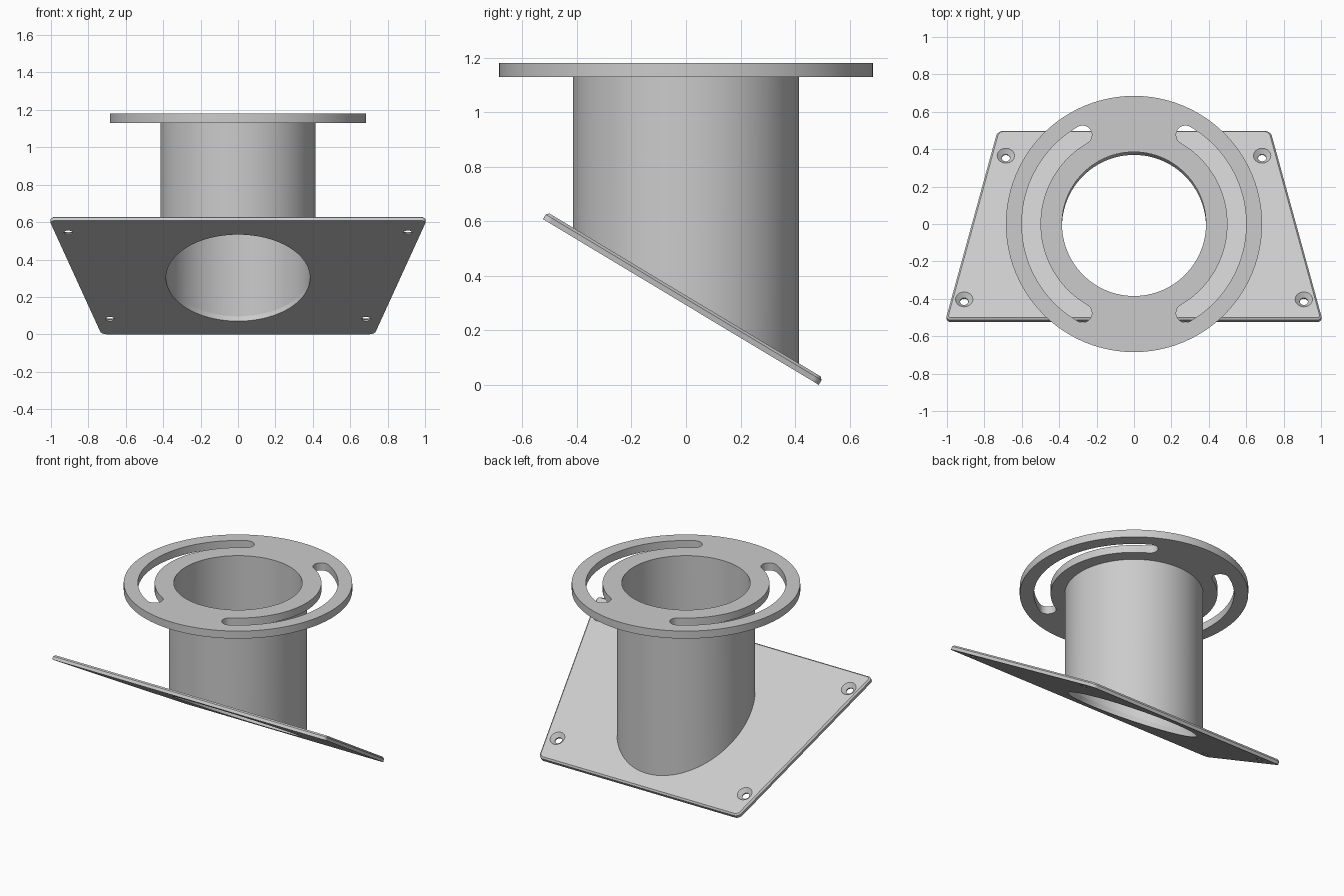
import bpy, bmesh
from math import radians, sin, cos, tan, pi
from mathutils import Matrix, Vector

if "Cube" in bpy.data.objects:
    bpy.data.objects.remove(bpy.data.objects["Cube"])

SEGS = 96
TILT = radians(31)
BORE, TUBE_R = 0.385, 0.415
FLANGE_Z, FLANGE_T = 1.13, 0.05
PLATE_T = 0.03
PLATE_POS = Vector((0, -0.019, 0.304))

grey = bpy.data.materials.new("plain_grey")
grey.use_nodes = True
COLOUR = (0.6, 0.6, 0.6, 1)
grey.diffuse_color = COLOUR
grey.node_tree.nodes["Principled BSDF"].inputs["Base Color"].default_value = COLOUR


def make_object(name, bm):
    bmesh.ops.recalc_face_normals(bm, faces=bm.faces)
    mesh = bpy.data.meshes.new(name)
    bm.to_mesh(mesh)
    bm.free()
    mesh.materials.append(grey)
    obj = bpy.data.objects.new(name, mesh)
    bpy.context.collection.objects.link(obj)
    return obj


def ellipse(rx, ry, x=0, y=0, segs=SEGS):
    return [(x + rx * cos(2 * pi * i / segs), y + ry * sin(2 * pi * i / segs))
            for i in range(segs)]


def loft(bottom, top, z0, z1):
    """Closed solid between two outlines with equal point counts."""
    bm = bmesh.new()
    low = [bm.verts.new((x, y, z0)) for x, y in bottom]
    high = [bm.verts.new((x, y, z1)) for x, y in top]
    bm.faces.new(low[::-1])
    bm.faces.new(high)
    for i in range(len(low)):
        j = (i + 1) % len(low)
        bm.faces.new((low[i], low[j], high[j], high[i]))
    return bm


def cut(obj, cutters):
    """Subtract every cutter, bake the result and discard the cutters."""
    for c in cutters:
        c.hide_render = True
        mod = obj.modifiers.new("cut", 'BOOLEAN')
        mod.operation, mod.solver, mod.object = 'DIFFERENCE', 'EXACT', c
    bpy.context.view_layer.update()
    baked = bpy.data.meshes.new_from_object(
        obj.evaluated_get(bpy.context.evaluated_depsgraph_get()))
    obj.modifiers.clear()
    obj.data = baked
    for c in cutters:
        bpy.data.objects.remove(c)


def cutter(bottom, top, z0, z1):
    return make_object("cutter", loft(bottom, top, z0, z1))


# Top flange with two curved adjustment slots
def slot(side, radius=0.55, half=0.05, reach=radians(60), steps=40, cap=12):
    pts = []
    for i in range(steps + 1):
        a = -reach + 2 * reach * i / steps
        pts.append(((radius + half) * cos(a), (radius + half) * sin(a)))
    for i in range(1, cap):
        a = reach + pi * i / cap
        pts.append((radius * cos(reach) + half * cos(a),
                    radius * sin(reach) + half * sin(a)))
    for i in range(steps + 1):
        a = reach - 2 * reach * i / steps
        pts.append(((radius - half) * cos(a), (radius - half) * sin(a)))
    for i in range(1, cap):
        a = -reach + pi + pi * i / cap
        pts.append((radius * cos(reach) + half * cos(a),
                    -radius * sin(reach) + half * sin(a)))
    return [(side * x, side * y) for x, y in pts]


disc = ellipse(0.685, 0.685)
flange = make_object("top_flange", loft(disc, disc, FLANGE_Z, FLANGE_Z + FLANGE_T))
openings = [ellipse(BORE, BORE), slot(1), slot(-1)]
cut(flange, [cutter(o, o, FLANGE_Z - 0.1, FLANGE_Z + 0.2) for o in openings])

# Tilted base plate: trapezoid with rounded corners and chamfered top rim
outline = [(-1.008, -0.59), (1.008, -0.59), (0.73, 0.59), (-0.73, 0.59)]
bm = loft(outline, outline, 0, PLATE_T)
upright = [e for e in bm.edges if abs(e.verts[0].co.z - e.verts[1].co.z) > PLATE_T / 2]
bmesh.ops.bevel(bm, geom=upright, offset=0.03, segments=6, profile=0.5, affect='EDGES')
rim = [e for e in bm.edges if min(v.co.z for v in e.verts) > PLATE_T / 2]
bmesh.ops.bevel(bm, geom=rim, offset=0.01, segments=1, affect='EDGES')
plate = make_object("base_plate", bm)

# Elliptical opening under the tube, then countersunk screw holes
opening = ellipse(BORE, BORE / cos(TILT), 0, 0.004)
tools = [cutter(opening, opening, -0.1, 0.1)]
for x, y in ((0.685, 0.43), (0.908, -0.466)):
    for side in (-1, 1):
        bore = ellipse(0.022, 0.022, side * x, y, 32)
        sink = ellipse(0.047, 0.047, side * x, y, 32)
        tools.append(cutter(bore, bore, -0.1, 0.1))
        tools.append(cutter(bore, sink, 0.008, PLATE_T + 0.0005))
cut(plate, tools)
plate.data.transform(Matrix.Translation(PLATE_POS) @ Matrix.Rotation(-TILT, 4, 'X'))

# Tube with its lower end mitred to the plate
plane_z = PLATE_POS.z + PLATE_POS.y * tan(TILT) + PLATE_T / cos(TILT)
bm = bmesh.new()
rings = []
for radius, top in ((TUBE_R, False), (TUBE_R, True), (BORE, True), (BORE, False)):
    rings.append([bm.verts.new((x, y, FLANGE_Z if top else plane_z - y * tan(TILT)))
                  for x, y in ellipse(radius, radius)])
for k in range(4):
    a, b = rings[k], rings[(k + 1) % 4]
    for i in range(SEGS):
        j = (i + 1) % SEGS
        bm.faces.new((a[i], a[j], b[j], b[i]))
tube = make_object("mitred_tube", bm)

# Smooth the round walls while keeping the edges crisp
bpy.ops.object.select_all(action='DESELECT')
for obj in (flange, plate, tube):
    obj.select_set(True)
bpy.context.view_layer.objects.active = tube
bpy.ops.object.shade_smooth_by_angle(angle=radians(30))
